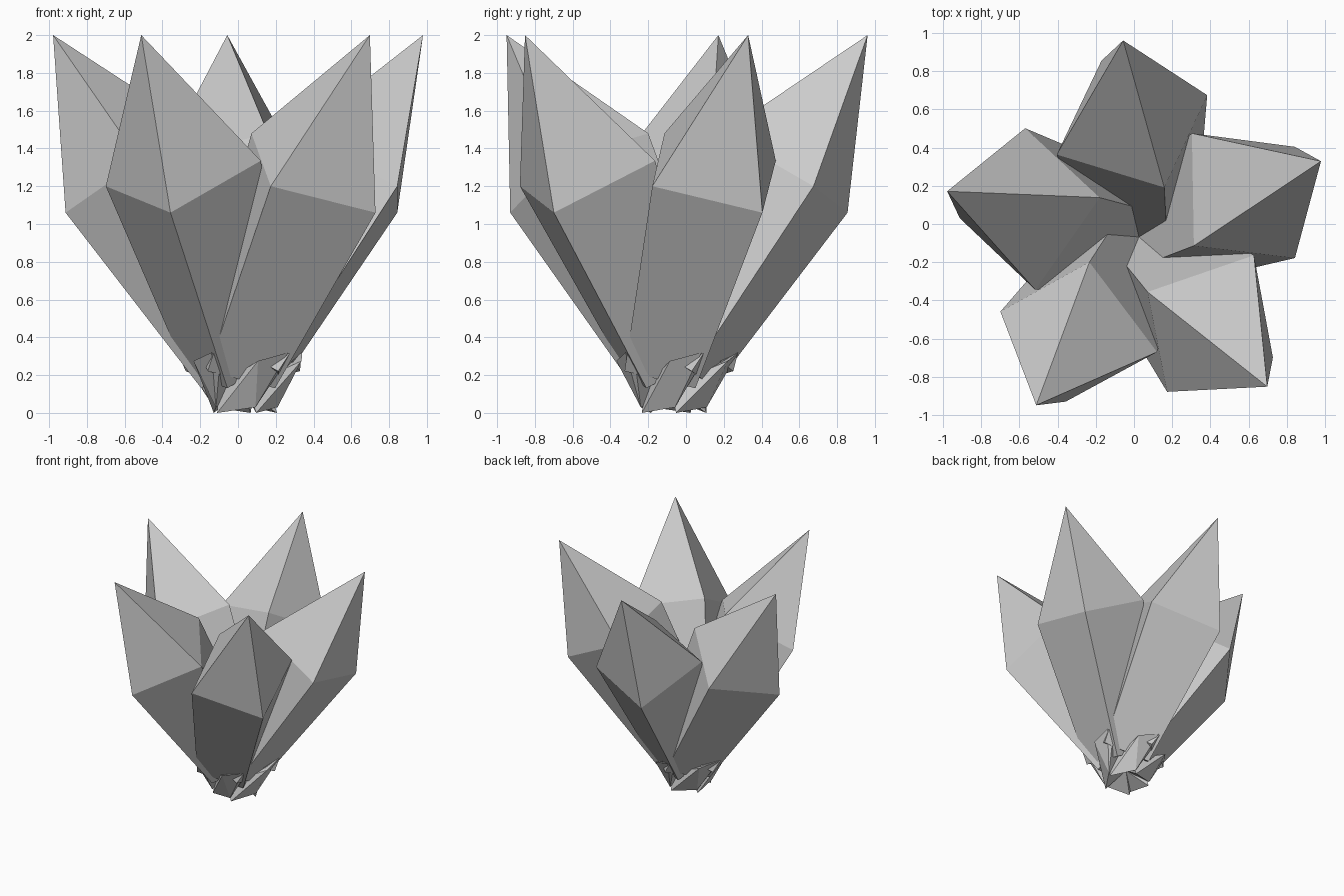
import bpy, bmesh
from math import radians
from mathutils import Matrix, Vector

cube = bpy.data.objects.get("Cube")
if cube:
    bpy.data.objects.remove(cube)

stone = bpy.data.materials.new("crystal_grey")
stone.use_nodes = True
colour = (0.6, 0.6, 0.6, 1)
stone.diffuse_color = colour
stone.node_tree.nodes["Principled BSDF"].inputs["Base Color"].default_value = colour

CENTRE = Vector((0.026, -0.068, 0))


def crystal_cluster(name, points, start):
    """Five faceted crystals around the centre; x is outward in the points."""
    for i in range(5):
        bm = bmesh.new()
        for p in points:
            bm.verts.new(p)
        hull = bmesh.ops.convex_hull(bm, input=bm.verts)
        spare = [v for v in hull["geom_interior"] if isinstance(v, bmesh.types.BMVert)]
        bmesh.ops.delete(bm, geom=spare, context='VERTS')
        bmesh.ops.dissolve_limit(bm, angle_limit=radians(2), verts=bm.verts, edges=bm.edges)
        turn = Matrix.Rotation(radians(start + 72 * i), 4, 'Z')
        bm.transform(Matrix.Translation(CENTRE) @ turn)
        bmesh.ops.recalc_face_normals(bm, faces=bm.faces)
        mesh = bpy.data.meshes.new(name)
        bm.to_mesh(mesh)
        bm.free()
        mesh.materials.append(stone)
        obj = bpy.data.objects.new(f"{name}_{i + 1}", mesh)
        bpy.context.collection.objects.link(obj)


# Tall crystals: a pointed cap on a shaft that tapers towards a low apex
tip = Vector((1.033, 0, 2))
apex = Vector((-1.08, -0.117, -1.55))
ring = [Vector(p) for p in ((0.712, -0.416, 1.2), (0.936, 0.122, 1.06),
                            (0.465, 0.395, 1.335), (0.248, -0.153, 1.48))]
foot = [apex.lerp(p, 0.644) for p in ring]
crystal_cluster("tall_crystal", [tip] + ring + foot, 22.6)

# Short shards splayed out around the base
shard = [(0.348, 0, 0.32), (0.273, -0.149, 0.275), (0.28, 0.01, 0.23),
         (0.17, -0.07, 0.03), (-0.008, -0.18, 0), (-0.04, -0.14, 0.145), (0, 0, 0.12)]
crystal_cluster("base_shard", shard, 25.5)
